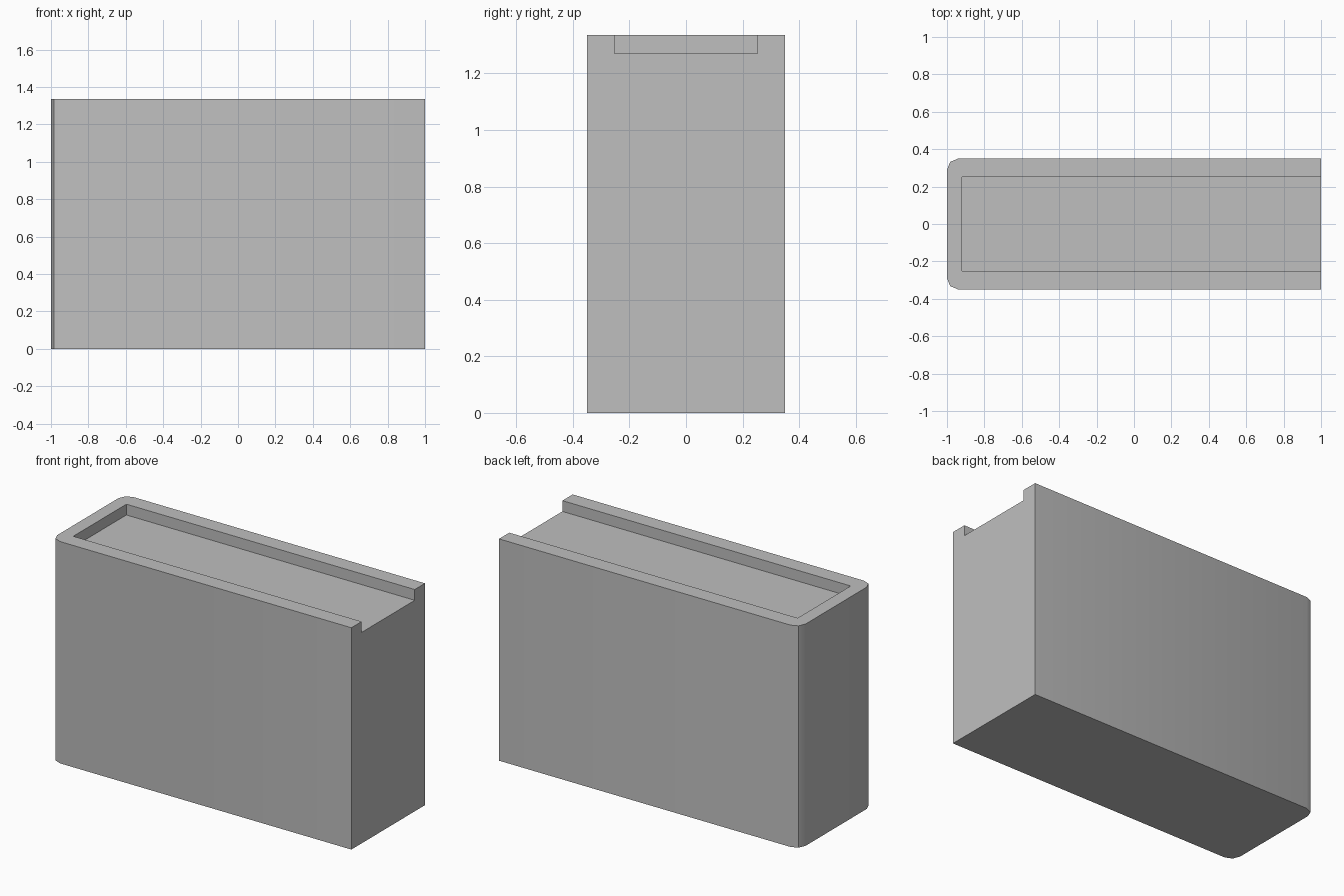
import bpy, bmesh
from math import radians
from mathutils import Vector, Matrix

if "Cube" in bpy.data.objects:
    bpy.data.objects.remove(bpy.data.objects["Cube"], do_unlink=True)

LENGTH, DEPTH, HEIGHT = 2.0, 0.70, 1.335
CORNER = 0.06          # rounding of the closed end
FLOOR = 1.27           # height of the recess floor
RECESS_START = -0.92
RECESS_DEPTH = 0.505

grey = bpy.data.materials.new("plain grey")
grey.use_nodes = True
colour = (0.52, 0.52, 0.52, 1)
grey.diffuse_color = colour
grey.node_tree.nodes["Principled BSDF"].inputs["Base Color"].default_value = colour


def box(name, low, high, round_end=False):
    low, high = Vector(low), Vector(high)
    bm = bmesh.new()
    place = Matrix.Translation((low + high) / 2) @ Matrix.Diagonal((*(high - low), 1))
    bmesh.ops.create_cube(bm, size=1, matrix=place)
    if round_end:
        ends = [e for e in bm.edges if all(v.co.x < low.x + 0.01 for v in e.verts)
                and abs(e.verts[0].co.z - e.verts[1].co.z) > 0.1]
        bmesh.ops.bevel(bm, geom=ends, offset=CORNER, segments=2, profile=0.5,
                        affect='EDGES')
    mesh = bpy.data.meshes.new(name)
    bm.to_mesh(mesh)
    bm.free()
    mesh.materials.append(grey)
    obj = bpy.data.objects.new(name, mesh)
    bpy.context.collection.objects.link(obj)
    return obj


# Solid case with two rounded vertical corners
case = box("case", (-LENGTH / 2, -DEPTH / 2, 0), (LENGTH / 2, DEPTH / 2, HEIGHT), True)

# Shallow channel in the top, open at one end
cutter = box("recess_cutter", (RECESS_START, -RECESS_DEPTH / 2, FLOOR),
             (LENGTH / 2 + 0.2, RECESS_DEPTH / 2, HEIGHT + 0.2))
cut = case.modifiers.new("recess", 'BOOLEAN')
cut.operation = 'DIFFERENCE'
cut.solver = 'EXACT'
cut.object = cutter

bpy.ops.object.select_all(action='DESELECT')
case.select_set(True)
bpy.context.view_layer.objects.active = case
bpy.ops.object.modifier_apply(modifier=cut.name)
bpy.data.objects.remove(cutter, do_unlink=True)
bpy.ops.object.shade_smooth_by_angle(angle=radians(30))
